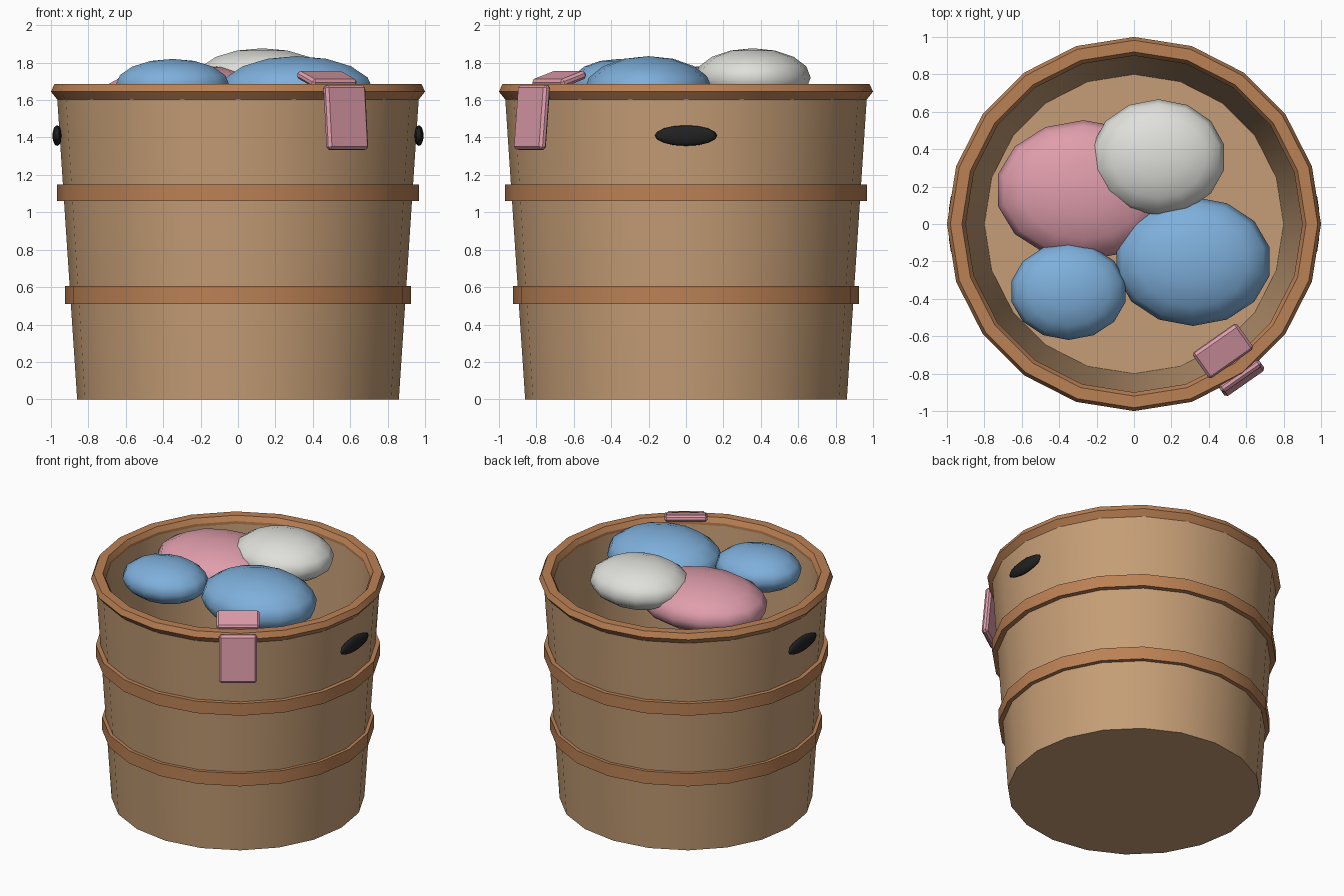
import bpy, bmesh
from math import cos, sin, pi, radians
from mathutils import Matrix

SIDES = 20
cube = bpy.data.objects.get("Cube")
if cube:
    bpy.data.objects.remove(cube, do_unlink=True)


def material(name, rgb):
    mat = bpy.data.materials.new(name)
    mat.use_nodes = True
    mat.diffuse_color = (*rgb, 1)
    mat.node_tree.nodes["Principled BSDF"].inputs["Base Color"].default_value = (*rgb, 1)
    return mat


TAN = material("tan wood", (0.56, 0.34, 0.18))
BROWN = material("brown wood", (0.50, 0.22, 0.09))
BLUE = material("blue cloth", (0.21, 0.43, 0.71))
PINK = material("pink cloth", (0.74, 0.34, 0.41))
WHITE = material("white cloth", (0.74, 0.74, 0.71))
BLACK = material("black", (0.015, 0.015, 0.015))


def finish(bm, name, mat, angle=None):
    bmesh.ops.recalc_face_normals(bm, faces=bm.faces)
    mesh = bpy.data.meshes.new(name)
    bm.to_mesh(mesh)
    bm.free()
    mesh.materials.append(mat)
    obj = bpy.data.objects.new(name, mesh)
    bpy.context.collection.objects.link(obj)
    bpy.ops.object.select_all(action='DESELECT')
    obj.select_set(True)
    bpy.context.view_layer.objects.active = obj
    if angle:
        bpy.ops.object.shade_smooth_by_angle(angle=radians(angle))
    return obj


def lathe(name, profile, mat, loop=True):
    """Spin (radius, height) points; a loop makes a ring, otherwise the ends are capped."""
    bm = bmesh.new()
    rings = [[bm.verts.new((r * cos(2 * pi * i / SIDES), r * sin(2 * pi * i / SIDES), z))
              for i in range(SIDES)] for r, z in profile]
    pairs = list(zip(rings, rings[1:]))
    if loop:
        pairs.append((rings[-1], rings[0]))
    else:
        bm.faces.new(rings[0])
        bm.faces.new(rings[-1])
    for a, b in pairs:
        for i in range(SIDES):
            j = (i + 1) % SIDES
            bm.faces.new((a[i], a[j], b[j], b[i]))
    return finish(bm, name, mat, 25)


def ellipsoid(name, center, radii, mat, segments=14, rings=8, angle=180):
    bm = bmesh.new()
    bmesh.ops.create_uvsphere(bm, u_segments=segments, v_segments=rings, radius=1,
                              matrix=Matrix.Translation(center) @ Matrix.Diagonal((*radii, 1)))
    return finish(bm, name, mat, angle)


def plate(name, radius, height, size, tilt):
    """Bevelled cloth flap facing outward over the front left of the rim."""
    bm = bmesh.new()
    bmesh.ops.create_cube(bm, size=1, matrix=Matrix.Diagonal((*size, 1)))
    bmesh.ops.bevel(bm, geom=bm.edges[:], offset=0.014, segments=1, affect='EDGES')
    obj = finish(bm, name, PINK)
    turn = radians(35)
    obj.location = (radius * sin(turn), -radius * cos(turn), height)
    obj.rotation_euler = (radians(tilt), 0, turn)


# Tapered bucket with a hollow inside
lathe("bucket_body", [(0.86, 0), (0.968, 1.63), (0.90, 1.63), (0.80, 0.1)], TAN, loop=False)

# Rim and hoops
lathe("rim", [(0.96, 1.595), (1.0, 1.645), (0.982, 1.685), (0.92, 1.685),
              (0.90, 1.65), (0.90, 1.595)], BROWN)
for name, radius, low, high in (("upper_hoop", 0.967, 1.06, 1.15),
                                ("lower_hoop", 0.924, 0.51, 0.605)):
    lathe(name, [(radius, low), (radius, high), (radius - 0.06, high), (radius - 0.06, low)], BROWN)

# Hand holes on both sides
for name, side in (("left_hand_hole", 1), ("right_hand_hole", -1)):
    ellipsoid(name, (side * 0.967, 0, 1.41), (0.025, 0.168, 0.055), BLACK, 12, 8)

# Laundry bundles
ellipsoid("pink_bundle", (-0.27, 0.18, 1.62), (0.47, 0.375, 0.17), PINK)
ellipsoid("white_bundle", (0.13, 0.357, 1.72), (0.36, 0.31, 0.157), WHITE)
ellipsoid("large_blue_bundle", (0.315, -0.2, 1.65), (0.42, 0.345, 0.185), BLUE)
ellipsoid("small_blue_bundle", (-0.35, -0.36, 1.68), (0.312, 0.26, 0.14), BLUE)

# Cloth draped over the rim
plate("cloth_outer_flap", 1.005, 1.507, (0.26, 0.045, 0.345), -5)
plate("cloth_inner_flap", 0.828, 1.713, (0.29, 0.17, 0.045), 18)
